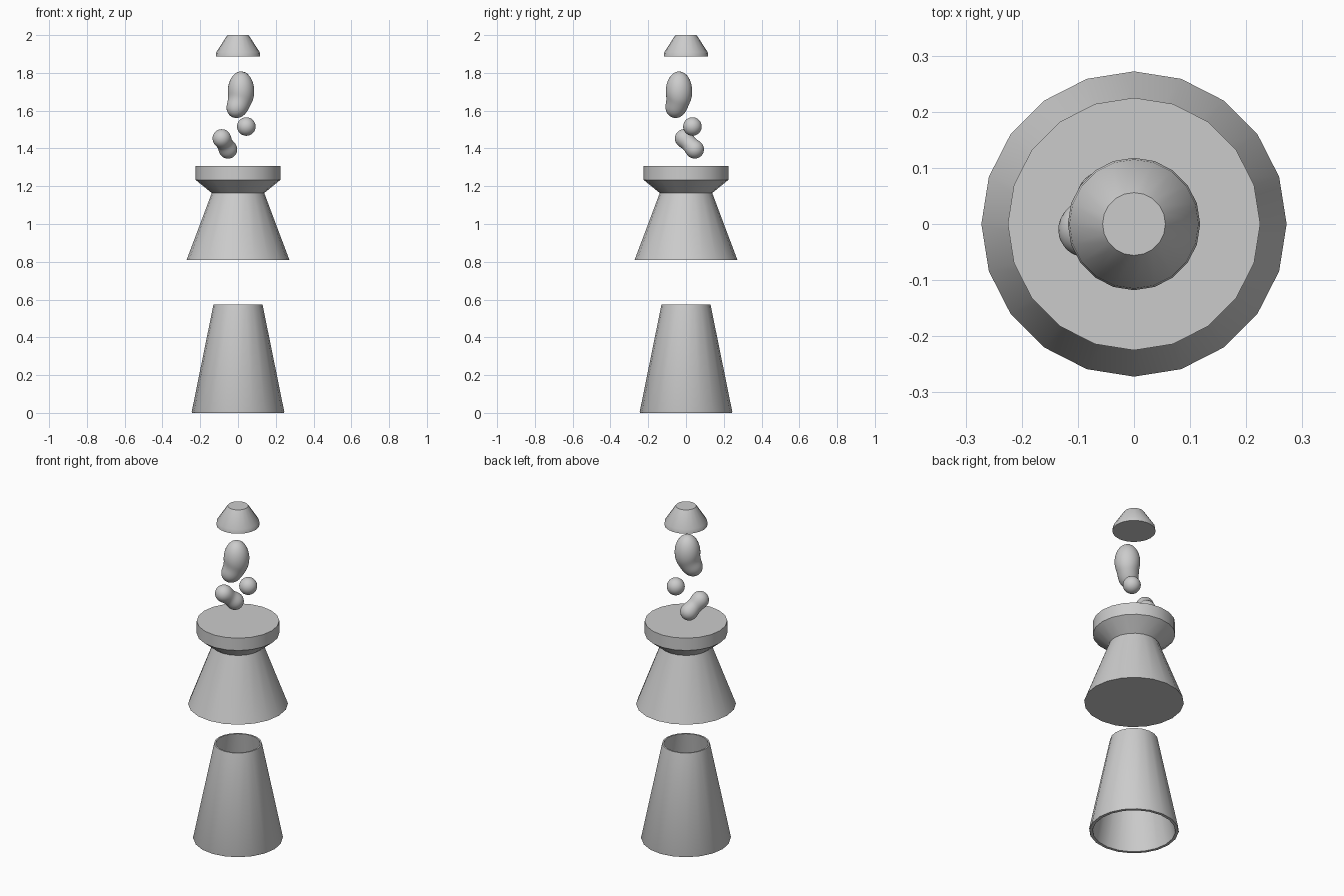
import bpy, bmesh, math
from mathutils import Vector

if "Cube" in bpy.data.objects:
    bpy.data.objects.remove(bpy.data.objects["Cube"])

SIDES = 20


def finish(name, bm):
    bmesh.ops.recalc_face_normals(bm, faces=bm.faces)
    mesh = bpy.data.meshes.new(name)
    bm.to_mesh(mesh)
    bm.free()
    obj = bpy.data.objects.new(name, mesh)
    bpy.context.collection.objects.link(obj)
    bpy.ops.object.select_all(action='DESELECT')
    obj.select_set(True)
    bpy.context.view_layer.objects.active = obj
    bpy.ops.object.shade_smooth_by_angle(angle=math.radians(30))
    return obj


def lathe(name, profile, hollow=False):
    """Revolve (radius, z) points; hollow closes the profile into a tube, otherwise ends are capped."""
    bm = bmesh.new()
    rings = []
    for r, z in profile:
        rings.append([bm.verts.new((r * math.cos(2 * math.pi * i / SIDES),
                                    r * math.sin(2 * math.pi * i / SIDES), z))
                      for i in range(SIDES)])
    pairs = list(zip(rings, rings[1:]))
    if hollow:
        pairs.append((rings[-1], rings[0]))
    else:
        bm.faces.new(rings[0])
        bm.faces.new(rings[-1])
    for a, b in pairs:
        for i in range(SIDES):
            j = (i + 1) % SIDES
            bm.faces.new((a[i], a[j], b[j], b[i]))
    return finish(name, bm)


def blob(name, balls, blend=0.05):
    """Soft merged blob: balls are (centre, semi-axes), blended with a smooth minimum."""
    balls = [(Vector(c), Vector(s)) for c, s in balls]

    def field(p):
        d = None
        for c, s in balls:
            q = p - c
            e = (Vector((q.x / s.x, q.y / s.y, q.z / s.z)).length - 1) * min(s)
            if d is None:
                d = e
            else:
                h = max(blend - abs(d - e), 0) / blend
                d = min(d, e) - h * h * blend / 4
        return d

    mid = sum((c for c, s in balls), Vector()) / len(balls)
    bm = bmesh.new()
    bmesh.ops.create_uvsphere(bm, u_segments=32, v_segments=24, radius=1)
    # line the poles up with the blob's long axis
    if len(balls) > 1:
        turn = (balls[0][0] - balls[1][0]).to_track_quat('Z', 'Y')
    else:
        turn = Vector((0, 0, 1)).to_track_quat('Z', 'Y')
    for v in bm.verts:
        ray = turn @ v.co.normalized()
        lo, hi = 0.0, 0.3
        for _ in range(20):
            t = (lo + hi) / 2
            if field(mid + ray * t) < 0:
                lo = t
            else:
                hi = t
        v.co = mid + ray * lo
    return finish(name, bm)


# open tapered stand
lathe("lower_stand", [(0.226, 0), (0.243, 0), (0.245, 0.006), (0.13, 0.573),
                      (0.121, 0.573)], hollow=True)

# waisted upper base with rim
lathe("upper_base", [(0.272, 0.81), (0.139, 1.164), (0.225, 1.234), (0.225, 1.308)])

# top cap
lathe("cap", [(0.118, 1.886), (0.115, 1.91), (0.056, 2.0)])

# wax blobs
blob("large_wax_blob", [((0.016, -0.037, 1.703), (0.07, 0.07, 0.105)),
                        ((-0.01, -0.057, 1.612), (0.05, 0.05, 0.05))], 0.04)
blob("small_wax_ball", [((0.044, 0.034, 1.516), (0.049, 0.049, 0.049))])
blob("double_wax_blob", [((-0.086, -0.010, 1.453), (0.049, 0.049, 0.049)),
                         ((-0.053, 0.046, 1.395), (0.049, 0.049, 0.049))])
